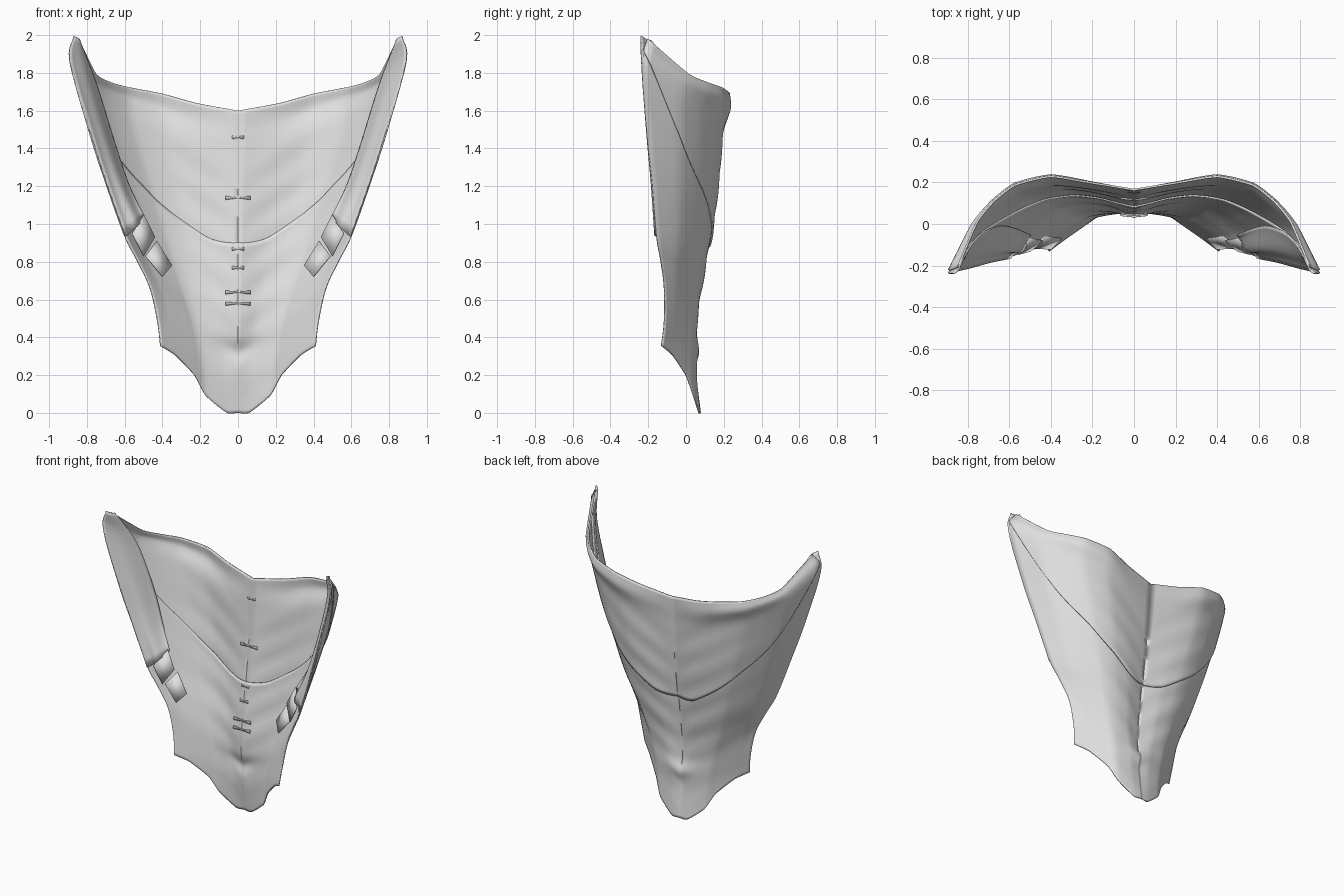
import bpy, bmesh, math
from mathutils import Vector

cube = bpy.data.objects.get("Cube")
if cube:
    bpy.data.objects.remove(cube)

cloth = bpy.data.materials.new("pale grey cloth")
cloth.use_nodes = True
cloth.diffuse_color = (0.75, 0.75, 0.75, 1)
cloth.node_tree.nodes["Principled BSDF"].inputs["Base Color"].default_value = cloth.diffuse_color


def curve(points, softness=1.0):
    """Path through points, evaluated from 0 to 1; low softness keeps corners."""
    pts = [Vector(p) for p in points]
    n = len(pts) - 1

    def at(t):
        t = min(max(t, 0), 1) * n
        i = min(int(t), n - 1)
        f = t - i
        a, b = pts[i], pts[i + 1]
        m0 = (b - pts[i - 1]) / 2 if i else b - a
        m1 = (pts[i + 2] - a) / 2 if i + 2 <= n else b - a
        smooth = (a * (2*f**3 - 3*f**2 + 1) + m0 * (f**3 - 2*f**2 + f)
                  + b * (3*f**2 - 2*f**3) + m1 * (f**3 - f**2))
        return a.lerp(b, f).lerp(smooth, softness)
    return at


def sheet(name, func, nu, nv, thickness):
    """Mirrored cloth sheet from a two-parameter surface."""
    bm = bmesh.new()
    g = [[bm.verts.new(func(i / nu, j / nv)) for i in range(nu + 1)] for j in range(nv + 1)]
    for j in range(nv):
        for i in range(nu):
            bm.faces.new((g[j][i], g[j][i+1], g[j+1][i+1], g[j+1][i]))
    mesh = bpy.data.meshes.new(name)
    bm.to_mesh(mesh)
    bm.free()
    mesh.materials.append(cloth)
    ob = bpy.data.objects.new(name, mesh)
    bpy.context.collection.objects.link(ob)
    solid = ob.modifiers.new("thickness", "SOLIDIFY")
    solid.thickness = thickness
    solid.offset = 0
    mirror = ob.modifiers.new("mirror", "MIRROR")
    mirror.merge_threshold = 0.002
    bpy.ops.object.select_all(action="DESELECT")
    ob.select_set(True)
    bpy.context.view_layer.objects.active = ob
    bpy.ops.object.shade_smooth_by_angle(angle=math.radians(40))


# Four boundary curves of one half of the garment
spine = curve([(0, .075, 0), (0, .045, .25), (0, .035, .5), (0, .07, .8), (0, .11, 1.1), (0, .14, 1.35), (0, .165, 1.6)])
side = curve([(.41, -.13, .355), (.425, -.115, .48), (.465, -.115, .66), (.535, -.135, .81), (.6, -.157, .94),
              (.70, -.18, 1.22), (.79, -.21, 1.5), (.888, -.235, 1.87), (.84, -.205, 1.98)])
hem = curve([(0, .075, 0), (.06, .07, 0), (.17, .04, .09), (.23, 0, .2), (.33, -.07, .305), (.41, -.13, .355)], .5)
rim = curve([(0, .165, 1.6), (.22, .2, 1.64), (.4, .228, 1.69), (.57, .187, 1.723), (.67, .11, 1.75),
             (.75, .01, 1.795), (.84, -.205, 1.98)], .5)


def body(u, t):
    """Patch blended from the boundaries, with bulge and creases."""
    w = t**1.5
    p = (spine(t) * (1-u) + side(t) * u + hem(u) * (1-w) + rim(u) * w
         - spine(0) * (1-u) * (1-w) - side(0) * u * (1-w) - spine(1) * (1-u) * w - side(1) * u * w)
    swell = math.sin(math.pi * t)
    p.y += .25 * u * (1-u) * swell * (t - .25)
    # Roll of cloth just under the rim
    p.y += .1 * u * (1-u) * (math.exp(-((t - .94) / .05)**2) - math.exp(-1.44) * t**20)
    # Creases fanning out from the middle join
    fade = math.exp(-5 * u) * u * 6 * swell
    p.y += .007 * fade * math.sin(34 * p.z - 22 * p.x)
    # Chevron hollow near the tip
    p.y += .025 * math.exp(-((p.z - .32 - .4 * p.x) / .05)**2) * math.exp(-(p.x / .1)**2)
    return p


def seam(u):
    return .555 + .28 * u**1.5 + .09 * u**6


def lower(u, v):
    return body(u, v * seam(u))


def upper(u, v):
    s = seam(u) - .02
    p = body(u, s + (1-s) * v)
    return p + Vector((.005 * u, .009 * (1 - v), 0))


sheet("lower_panel", lower, 30, 44, .008)
sheet("upper_panel", upper, 30, 36, .01)

# Folded front lapels
lapel_front = curve([(.868, -.237, 1.995), (.89, -.235, 1.86), (.785, -.21, 1.5), (.695, -.185, 1.22), (.595, -.165, .935)])
lapel_inner = curve([(.84, -.18, 1.97), (.75, -.06, 1.74), (.65, -.01, 1.42), (.575, -.02, 1.2), (.495, -.055, 1.04)])


def lapel(u, v):
    p = lapel_front(v).lerp(lapel_inner(v), u)
    fold = math.sin(math.pi * u)
    return p + Vector((-.01, -.008, 0)) * fold + Vector((0, .012 * math.sin(3 * math.pi * u) * v, 0))


sheet("lapel", lapel, 10, 20, .008)


def tab(name, corners):
    a, b, c, d = map(Vector, corners)
    sheet(name, lambda u, v: a.lerp(b, u).lerp(d.lerp(c, u), v), 1, 1, .008)


# Overlapping tabs below the lapels
tab("upper_tab", [(.56, -.145, .95), (.50, -.07, 1.05), (.44, -.08, .93), (.50, -.13, .83)])
tab("lower_tab", [(.49, -.115, .83), (.43, -.06, .91), (.35, -.07, .78), (.40, -.12, .72)])

# Small tapered ties along the middle join
for k, z in enumerate((.58, .64, .77, .87, 1.14, 1.46)):
    y = spine(z / 1.6).y
    reach = .065 if z in (.58, .64, 1.14) else .03
    tab(f"tie_{k + 1}", [(0, y - .003, z - .003), (reach, y + .004, z - .012),
                         (reach, y + .004, z + .008), (0, y - .003, z + .003)])
